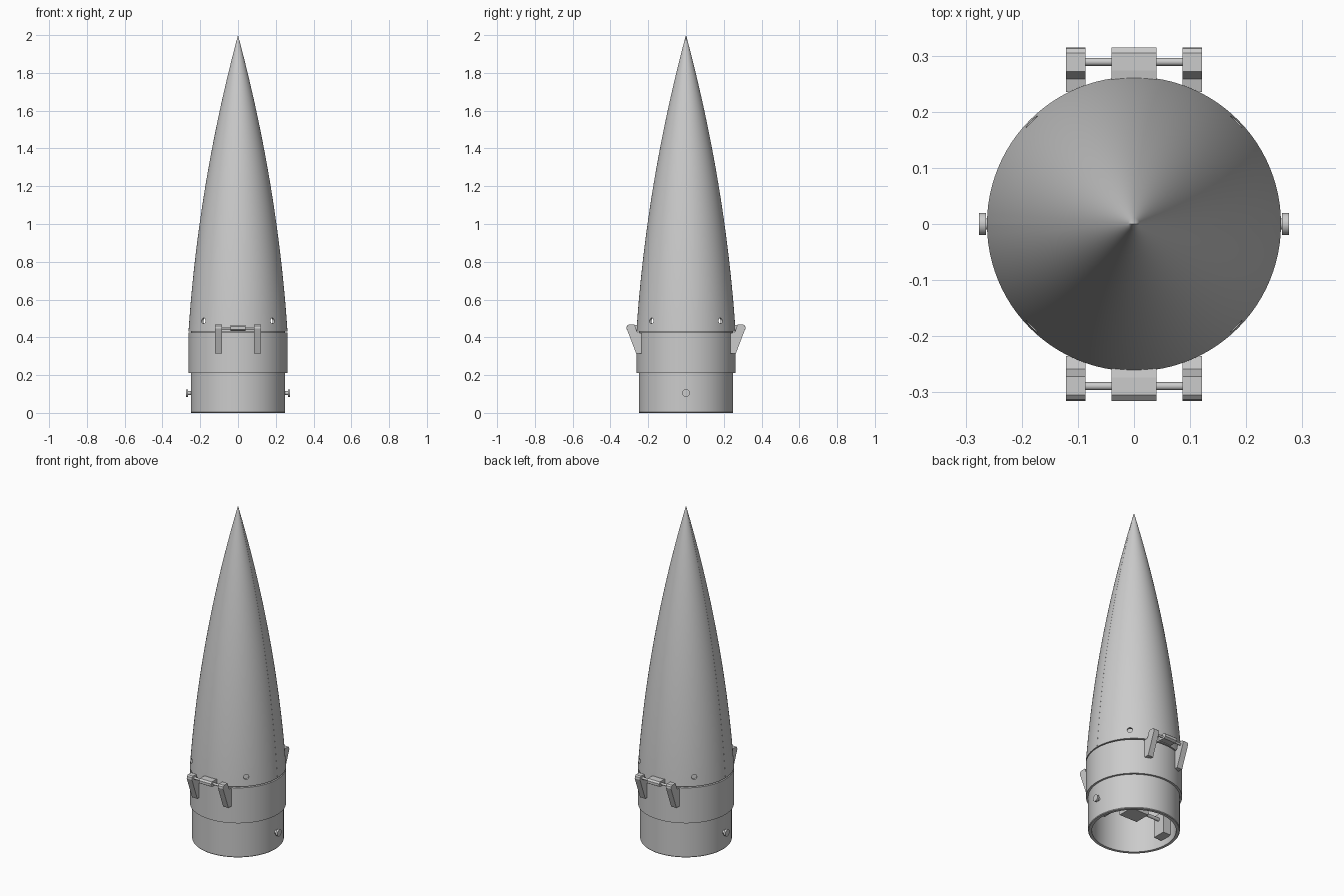
import bpy, bmesh, math
from mathutils import Matrix, Vector

if "Cube" in bpy.data.objects:
    bpy.data.objects.remove(bpy.data.objects["Cube"])


def add(name, bm):
    bmesh.ops.recalc_face_normals(bm, faces=bm.faces)
    me = bpy.data.meshes.new(name)
    bm.to_mesh(me)
    bm.free()
    ob = bpy.data.objects.new(name, me)
    bpy.context.collection.objects.link(ob)
    return ob


def smooth(ob, deg=30):
    bpy.ops.object.select_all(action='DESELECT')
    ob.select_set(True)
    bpy.context.view_layer.objects.active = ob
    bpy.ops.object.shade_smooth_by_angle(angle=math.radians(deg))


def lathe(name, prof, n, a0=0.0, a1=2 * math.pi):
    """Revolve a closed (radius, z) profile; cap the ends when it is not a full turn."""
    bm = bmesh.new()
    full = abs(a1 - a0) > 6.28
    rings = []
    for i in range(n if full else n + 1):
        a = a0 + (a1 - a0) * i / n
        rings.append([bm.verts.new((r * math.cos(a), r * math.sin(a), z)) for r, z in prof])
    m = len(prof)
    for i in range(n):
        p, q = rings[i], rings[(i + 1) % len(rings)]
        for j in range(m):
            k = (j + 1) % m
            bm.faces.new((p[j], q[j], q[k], p[k]))
    if not full:
        bm.faces.new(rings[0])
        bm.faces.new(rings[-1])
    bmesh.ops.remove_doubles(bm, verts=bm.verts, dist=1e-6)
    return add(name, bm)


def cylinder(bm, p, q, r, n=32):
    p, q = Vector(p), Vector(q)
    rot = (q - p).to_track_quat('Z', 'Y').to_matrix().to_4x4()
    bmesh.ops.create_cone(bm, cap_ends=True, segments=n, radius1=r, radius2=r,
                          depth=(q - p).length,
                          matrix=Matrix.Translation((p + q) / 2) @ rot)


def box(name, lo, hi):
    bm = bmesh.new()
    lo, hi = Vector(lo), Vector(hi)
    bmesh.ops.create_cube(bm, size=1, matrix=Matrix.Translation((lo + hi) / 2)
                          @ Matrix.Diagonal((*(hi - lo), 1)))
    return add(name, bm)


def plate(name, prof, x0, x1, side):
    """Extrude a (y, z) profile along x, on the front (-1) or back (+1)."""
    bm = bmesh.new()
    f = bm.faces.new([bm.verts.new((x0, side * y, z)) for y, z in prof])
    ext = bmesh.ops.extrude_face_region(bm, geom=[f])
    bmesh.ops.translate(bm, vec=(x1 - x0, 0, 0),
                        verts=[v for v in ext['geom'] if isinstance(v, bmesh.types.BMVert)])
    return add(name, bm)


# Stepped base sleeve with a lip that fits inside the nose
smooth(lathe("base_sleeve", [
    (0.230, 0.0), (0.247, 0.0), (0.250, 0.004), (0.250, 0.212), (0.262, 0.212),
    (0.262, 0.425), (0.248, 0.425), (0.248, 0.434), (0.230, 0.434)], 96))

# Nose shell profile
R, Z0, TOP, K = 0.262, 0.432, 2.0, 0.75


def nose_radius(t):
    return R * (2 * t - K * t * t) / (2 - K)


STEPS = 40
ts = [i / STEPS for i in range(STEPS + 1)]
outer = [(nose_radius(1 - t), Z0 + (TOP - Z0) * t) for t in ts]
inner = [(nose_radius(1 - t) * 0.95, Z0 + (TOP - 0.07 - Z0) * t) for t in reversed(ts)]

# Cutter for the four diagonal screw holes
bm = bmesh.new()
for k in range(4):
    d = Vector((math.cos(math.pi / 4 + k * math.pi / 2), math.sin(math.pi / 4 + k * math.pi / 2), 0))
    up = Vector((0, 0, 0.487))
    cylinder(bm, d * 0.2 + up, d * 0.32 + up, 0.015, 24)
cutter = add("hole_cutter", bm)
cutter.hide_render = True

# Two nose halves meeting on a fine seam
for name, side, a0 in (("nose_half_back", 1, 0), ("nose_half_front", -1, math.pi)):
    half = lathe(name, outer + inner, 48, a0, a0 + math.pi)
    half.data.transform(Matrix.Translation((0, side * 0.0004, 0)))
    mod = half.modifiers.new("holes", 'BOOLEAN')
    mod.object = cutter
    mod.solver = 'EXACT'
    bpy.context.view_layer.objects.active = half
    bpy.ops.object.modifier_apply(modifier=mod.name)
    smooth(half)
bpy.data.objects.remove(cutter)

# Hinges front and back: two arms, a centre leaf and a pin
ARM = [(0.235, 0.315), (0.264, 0.315), (0.315, 0.448), (0.313, 0.460), (0.305, 0.467),
       (0.272, 0.467), (0.258, 0.427), (0.235, 0.422)]
LEAF = [(0.245, 0.438), (0.302, 0.434), (0.315, 0.442), (0.315, 0.457), (0.305, 0.466),
        (0.274, 0.466), (0.245, 0.462)]
for tag, side in (("front", -1), ("back", 1)):
    plate(f"hinge_arm_{tag}_left", ARM, -0.121, -0.086, side)
    plate(f"hinge_arm_{tag}_right", ARM, 0.086, 0.121, side)
    plate(f"hinge_leaf_{tag}", LEAF, -0.04, 0.04, side)
    bm = bmesh.new()
    cylinder(bm, (-0.119, side * 0.289, 0.449), (0.119, side * 0.289, 0.449), 0.007, 24)
    smooth(add(f"hinge_pin_{tag}", bm))

# Side lock pins with flat heads, and their blocks inside the sleeve
for tag, s in (("left", -1), ("right", 1)):
    bm = bmesh.new()
    cylinder(bm, (s * 0.20, 0, 0.105), (s * 0.268, 0, 0.105), 0.010)
    cylinder(bm, (s * 0.264, 0, 0.105), (s * 0.276, 0, 0.105), 0.020)
    smooth(add(f"lock_pin_{tag}", bm))
    xs = sorted((s * 0.175, s * 0.235))
    box(f"lock_block_{tag}", (xs[0], -0.04, 0.04), (xs[1], 0.04, 0.17))

# Central inner block and the rod linking it to the lock blocks
box("centre_block", (-0.06, -0.05, 0.10), (0.06, 0.05, 0.22))
bm = bmesh.new()
cylinder(bm, (-0.18, 0, 0.135), (0.18, 0, 0.135), 0.010, 24)
smooth(add("link_rod", bm))
